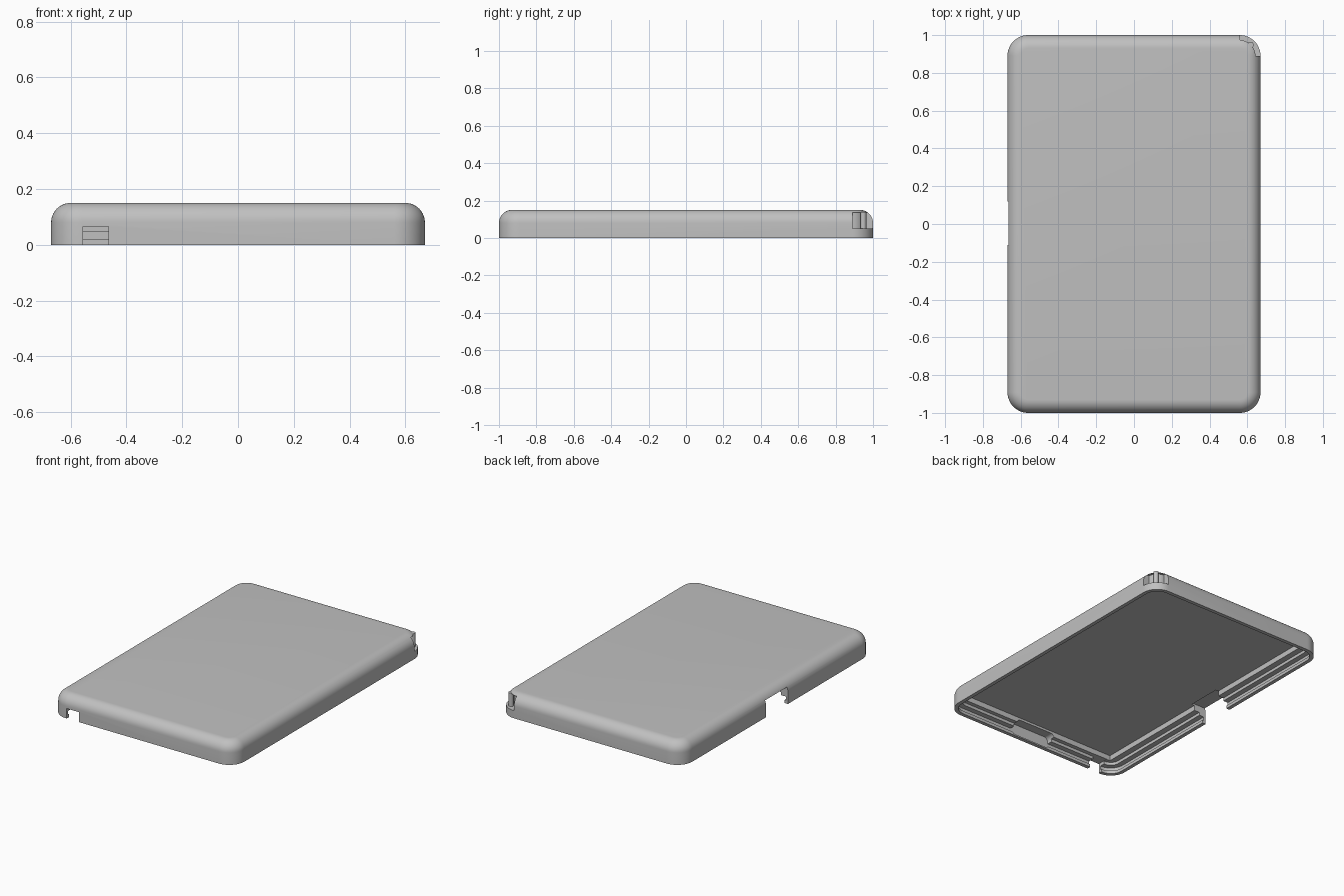
import bpy, bmesh, math
from math import cos, sin, pi

if "Cube" in bpy.data.objects:
    bpy.data.objects.remove(bpy.data.objects["Cube"])

HX, HY, HEIGHT = 0.67, 1.0, 0.15      # half width, half length, height
CORNER, FILLET = 0.11, 0.07

grey = bpy.data.materials.new("plain_grey")
grey.use_nodes = True
grey.diffuse_color = (0.53, 0.53, 0.53, 1)
grey.node_tree.nodes["Principled BSDF"].inputs["Base Color"].default_value = (0.53, 0.53, 0.53, 1)


def make_object(name, bm):
    bmesh.ops.recalc_face_normals(bm, faces=bm.faces)
    mesh = bpy.data.meshes.new(name)
    bm.to_mesh(mesh)
    bm.free()
    mesh.materials.append(grey)
    obj = bpy.data.objects.new(name, mesh)
    bpy.context.scene.collection.objects.link(obj)
    return obj


def rounded_outline(hx, hy, r, steps=12):
    points = []
    for quarter, (sx, sy) in enumerate([(1, 1), (-1, 1), (-1, -1), (1, -1)]):
        for i in range(steps + 1):
            a = (quarter + i / steps) * pi / 2
            points.append((sx * (hx - r) + r * cos(a), sy * (hy - r) + r * sin(a)))
    return points


def loft(name, hx, hy, r, levels):
    """Stack rounded outlines, each level being (inset, z)."""
    bm = bmesh.new()
    rings = [[bm.verts.new((x, y, z)) for x, y in rounded_outline(hx - o, hy - o, r - o)]
             for o, z in levels]
    for low, high in zip(rings, rings[1:]):
        for i in range(len(low)):
            j = (i + 1) % len(low)
            bm.faces.new((low[i], low[j], high[j], high[i]))
    bm.faces.new(rings[0])
    bm.faces.new(rings[-1])
    return make_object(name, bm)


def prism(name, points, z0, z1):
    bm = bmesh.new()
    base = bm.faces.new([bm.verts.new((x, y, z0)) for x, y in points])
    top = bmesh.ops.extrude_face_region(bm, geom=[base])["geom"]
    bmesh.ops.translate(bm, vec=(0, 0, z1 - z0),
                        verts=[v for v in top if isinstance(v, bmesh.types.BMVert)])
    return make_object(name, bm)


def box(name, x0, x1, y0, y1, z0, z1):
    return prism(name, [(x0, y0), (x1, y0), (x1, y1), (x0, y1)], z0, z1)


# Outer body with a rolled top edge
arc = [i * pi / 20 for i in range(11)]
profile = [(0, 0)] + [(FILLET * (1 - cos(a)), HEIGHT - FILLET + FILLET * sin(a)) for a in arc]
shell = loft("cover_shell", HX, HY, CORNER, profile)

# Inner hollow with snap lip, groove and ledge
cutters = [
    loft("lower_hollow", HX, HY, CORNER,
         [(0.025, -0.02), (0.025, 0.02), (0.015, 0.02), (0.015, 0.045), (0.05, 0.045), (0.05, 0.065)]),
    box("upper_hollow", -0.58, 0.58, -0.923, 0.923, 0.03, 0.10),
    # Openings in the front wall and the right wall
    box("front_notch", -0.555, -0.465, -1.1, -0.9, -0.05, 0.066),
    box("side_notch", -0.8, -0.56, -0.11, 0.12, -0.05, 0.11),
]

# Rounded pocket inside the front wall
pocket = loft("front_pocket", 0.15, 0.038, 0.03, [(0, 0), (0, 0.07)])
pocket.rotation_euler.x = pi / 2
pocket.location = (0.02, -0.915, 0.047)
cutters.append(pocket)

# Strap recess wrapped around the back left corner
cx, cy = HX - CORNER, HY - CORNER
angles = [i * pi / 24 for i in range(13)]
band = [(cx + 0.2 * cos(a), cy + 0.2 * sin(a)) for a in angles]
band += [(cx + 0.065 * cos(a), cy + 0.065 * sin(a)) for a in reversed(angles)]
cutters.append(prism("strap_recess", band, 0.05, 0.135))

for cutter in cutters:
    cutter.hide_render = True
    mod = shell.modifiers.new(cutter.name, "BOOLEAN")
    mod.operation = "DIFFERENCE"
    mod.solver = "EXACT"
    mod.object = cutter

# Bake the cuts and drop the cutters
bpy.context.view_layer.update()
depsgraph = bpy.context.evaluated_depsgraph_get()
baked = bpy.data.meshes.new_from_object(shell.evaluated_get(depsgraph))
shell.modifiers.clear()
shell.data = baked
baked.materials.clear()
baked.materials.append(grey)
for poly in baked.polygons:
    poly.material_index = 0
for cutter in cutters:
    bpy.data.objects.remove(cutter)

# Strap pin standing in the recess
pin_x, pin_y = cx + 0.082 * cos(pi / 4), cy + 0.082 * sin(pi / 4)
pin = prism("strap_pin", [(pin_x + 0.016 * cos(i * pi / 8), pin_y + 0.016 * sin(i * pi / 8))
                          for i in range(16)], 0.045, 0.138)

for obj in (shell, pin):
    bpy.ops.object.select_all(action="DESELECT")
    obj.select_set(True)
    bpy.context.view_layer.objects.active = obj
    bpy.ops.object.shade_smooth_by_angle(angle=math.radians(30))
